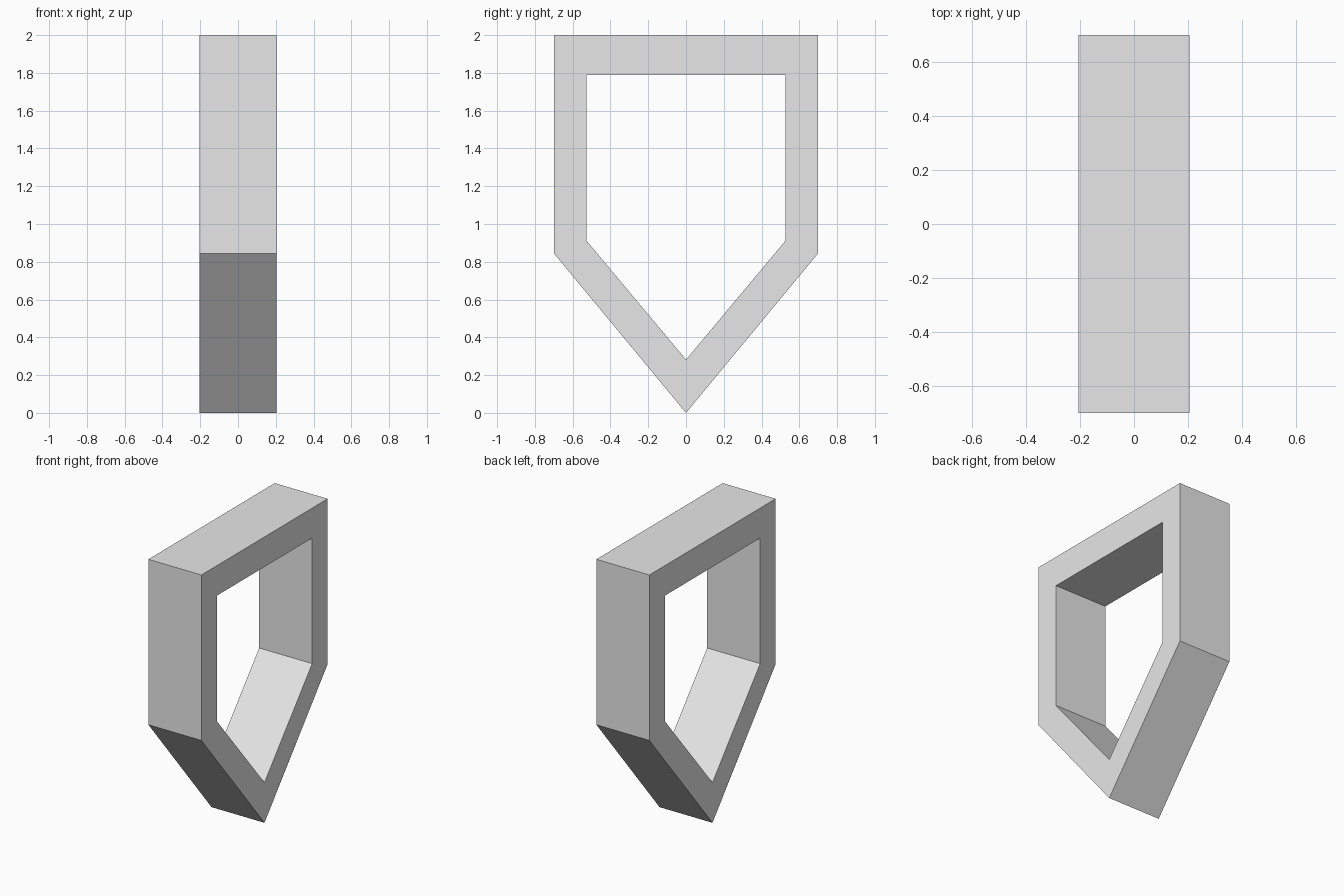
import bpy
import bmesh

cube = bpy.data.objects.get("Cube")
if cube:
    bpy.data.objects.remove(cube, do_unlink=True)

HALF_DEPTH = 0.205

# Plain grey material
grey = bpy.data.materials.new("light_grey")
grey.use_nodes = True
colour = (0.8, 0.8, 0.8, 1)
grey.diffuse_color = colour
grey.node_tree.nodes["Principled BSDF"].inputs["Base Color"].default_value = colour


def pentagon(half_width, top, shoulder, tip):
    """Shield outline in the y-z plane: flat top, straight sides, pointed base."""
    return [(-half_width, top), (-half_width, shoulder), (0, tip),
            (half_width, shoulder), (half_width, top)]


def ring_frame(name, outer, inner, half_depth, material):
    """Extrude the band between two matching outlines along x."""
    bm = bmesh.new()
    outer_verts, inner_verts = [
        [bm.verts.new((-half_depth, y, z)) for y, z in outline]
        for outline in (outer, inner)]
    count = len(outer)
    band = []
    for i in range(count):
        j = (i + 1) % count
        band.append(bm.faces.new((outer_verts[i], outer_verts[j],
                                  inner_verts[j], inner_verts[i])))
    # Keep the starting band as one side and extrude the other
    result = bmesh.ops.extrude_face_region(bm, geom=band, use_keep_orig=True)
    moved = [v for v in result["geom"] if isinstance(v, bmesh.types.BMVert)]
    bmesh.ops.translate(bm, verts=moved, vec=(2 * half_depth, 0, 0))
    bmesh.ops.recalc_face_normals(bm, faces=bm.faces)

    mesh = bpy.data.meshes.new(name)
    bm.to_mesh(mesh)
    bm.free()
    mesh.materials.append(material)
    obj = bpy.data.objects.new(name, mesh)
    bpy.context.collection.objects.link(obj)
    return obj


# Pointed frame with a matching opening
ring_frame("pointed_frame",
           pentagon(0.698, 2.0, 0.843, 0.0),
           pentagon(0.527, 1.79, 0.912, 0.282),
           HALF_DEPTH, grey)
